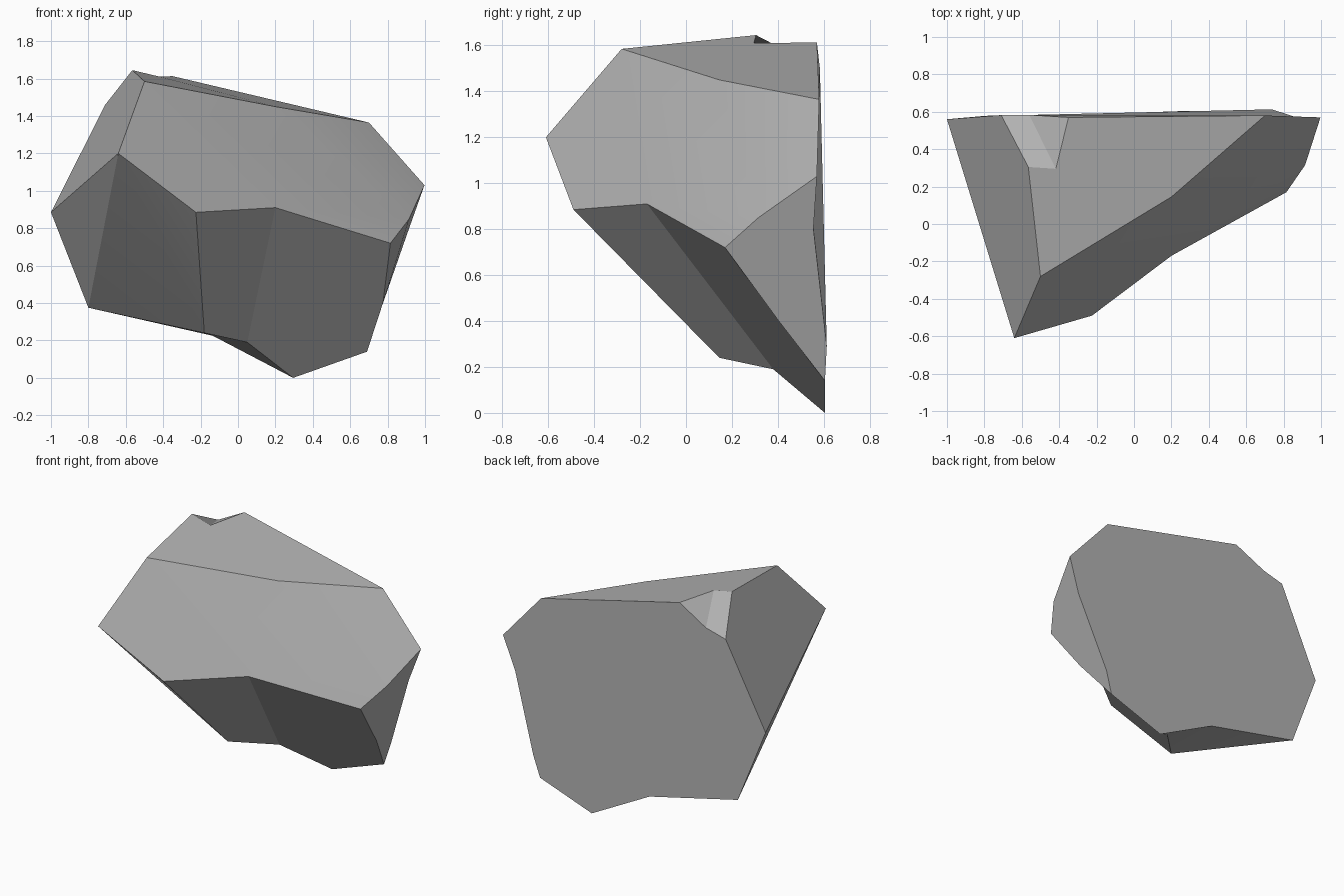
import bpy, bmesh, math

if "Cube" in bpy.data.objects:
    bpy.data.objects.remove(bpy.data.objects["Cube"])

# Corner points of the rock
P = dict(
    peak=(-.64, -.61, 1.2), left=(-1, .56, .885), crest=(-.5, -.28, 1.585),
    tip=(-.565, .305, 1.645), notch_l=(-.71, .582, 1.46), notch_m=(-.56, .583, 1.5),
    notch_in=(-.418, .295, 1.61), notch_r=(-.35, .57, 1.613), top_mid=(.2, .145, 1.45),
    top_r=(.7, .58, 1.365), right=(.997, .57, 1.03), side_hi=(.915, .315, .85),
    brow_r=(.815, .17, .72), brow_m=(.2, -.17, .91), brow_l=(-.225, -.49, .885),
    low_l=(-.8, .578, .375), under_l=(-.18, .145, .24), under_m=(.05, .38, .19),
    foot=(.295, .605, 0), foot_r=(.69, .605, .14), side_lo=(.775, .404, .4),
    back_hi=(.915, .555, .8), back_lo=(.737, .613, .29), back_mid=(-.135, .59, .225))

# Facets joining the corners
FACETS = [
    "peak brow_l brow_m brow_r side_hi top_mid crest",         # sloping front
    "top_mid side_hi right top_r",
    "peak crest tip notch_l left",                             # left shoulder
    "crest top_mid top_r notch_r notch_in tip",                # top
    "tip notch_in notch_m notch_l", "notch_in notch_r notch_m",  # chipped notch
    "peak left low_l", "peak low_l under_l", "peak under_l brow_l",  # lower left
    "brow_l under_l under_m brow_m",                           # underside
    "brow_m under_m foot foot_r side_lo brow_r",
    "brow_r side_lo foot_r back_lo back_hi right side_hi",     # right side
    "low_l back_mid under_l", "under_l back_mid foot under_m",  # base
    "left notch_l notch_m notch_r top_r right back_hi back_lo foot_r foot back_mid low_l",  # back
]

bm = bmesh.new()
v = {name: bm.verts.new(co) for name, co in P.items()}
for facet in FACETS:
    bm.faces.new([v[n] for n in facet.split()])
bmesh.ops.recalc_face_normals(bm, faces=bm.faces)
mesh = bpy.data.meshes.new("rock")
bm.to_mesh(mesh)
bm.free()

rock = bpy.data.objects.new("rock", mesh)
bpy.context.collection.objects.link(rock)
stone = bpy.data.materials.new("grey stone")
stone.diffuse_color = (.45, .45, .45, 1)
stone.use_nodes = True
stone.node_tree.nodes["Principled BSDF"].inputs["Base Color"].default_value = stone.diffuse_color
mesh.materials.append(stone)

# Sharp facet edges with soft shading between nearly level ones
bpy.context.view_layer.objects.active = rock
rock.select_set(True)
bpy.ops.object.shade_smooth_by_angle(angle=math.radians(15))
